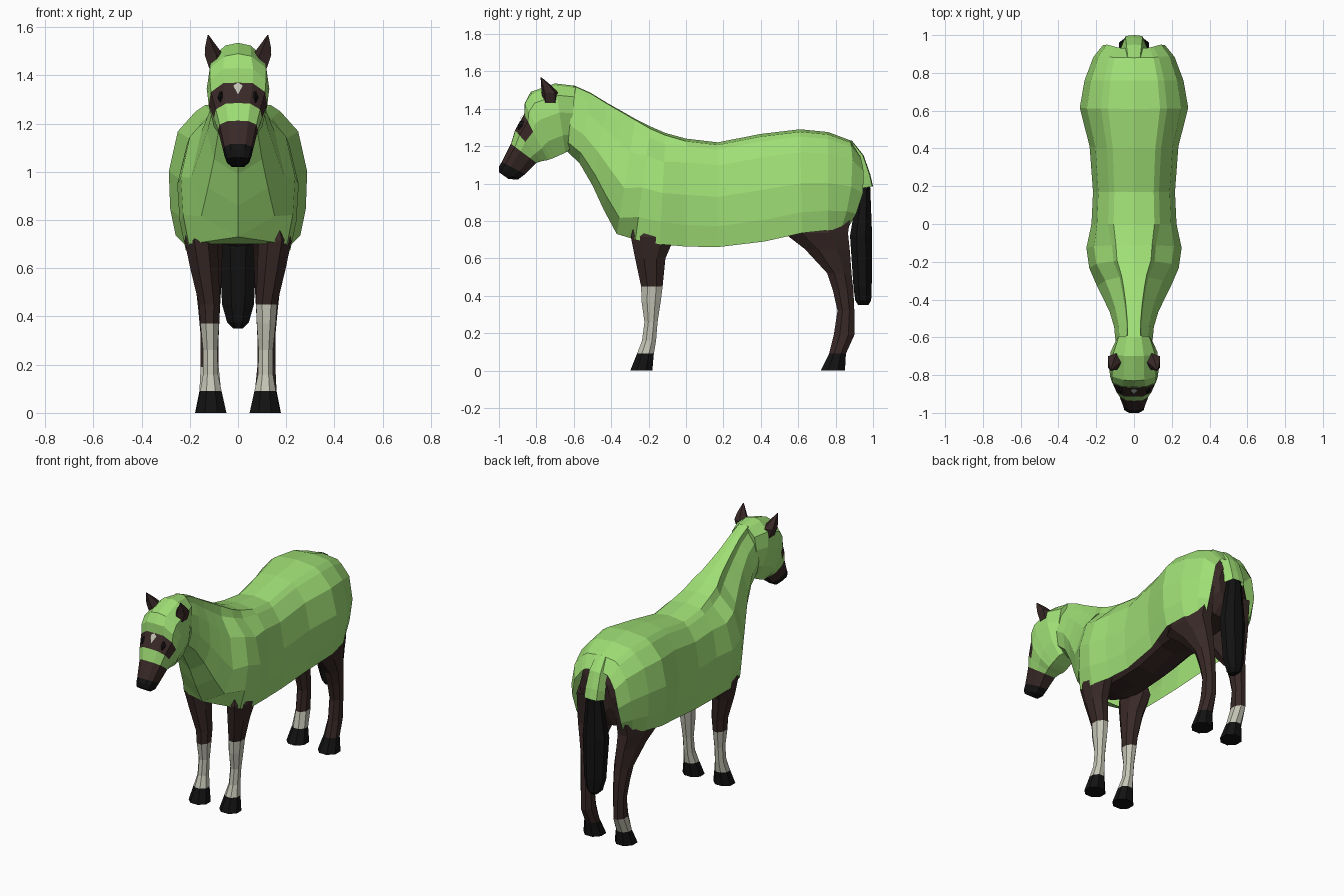
import bpy, bmesh, math


def material(name, rgb):
    m = bpy.data.materials.new(name)
    m.diffuse_color = (*rgb, 1)
    return m


GREEN, BROWN, BLACK, WHITE = 0, 1, 2, 3
MATS = [material("rug_green", (0.35, 0.74, 0.18)), material("coat_brown", (0.04, 0.022, 0.02)),
        material("black", (0.006, 0.006, 0.006)), material("white", (0.55, 0.55, 0.46))]


def loft(name, rings, pick, closed=True, caps=True):
    """Skin equal-length rings; pick(i, j) gives each face's material, None leaves a gap."""
    bm = bmesh.new()
    rows = [[bm.verts.new(p) for p in r] for r in rings]
    n = len(rows[0])
    for i in range(len(rows) - 1):
        for j in range(n if closed else n - 1):
            if pick(i, j) is None:
                continue
            k = (j + 1) % n
            f = bm.faces.new((rows[i][j], rows[i][k], rows[i + 1][k], rows[i + 1][j]))
            f.material_index = pick(i, j)
    if caps:
        for row, i in ((rows[0], 0), (rows[-1], len(rows) - 2)):
            bm.faces.new(row).material_index = pick(i, 0)
    bmesh.ops.remove_doubles(bm, verts=bm.verts, dist=0.0005)
    bmesh.ops.recalc_face_normals(bm, faces=bm.faces)
    me = bpy.data.meshes.new(name)
    bm.to_mesh(me)
    bm.free()
    for m in MATS:
        me.materials.append(m)
    ob = bpy.data.objects.new(name, me)
    bpy.context.collection.objects.link(ob)
    return ob


def section(profile, ty, tz, by, bz, w, bow=0.0):
    """Mirrored section in the plane from the top point to the bottom point."""
    half = [(x * w, ty + (by - ty) * t + bow * 4 * t * (1 - t), tz + (bz - tz) * t)
            for x, t in profile]
    return half + [(-x, y, z) for x, y, z in reversed(half)]


def box_ring(z, x0, x1, y0, y1, n=8):
    """Horizontal n-sided ring filling the given x and y extents."""
    k = math.cos(math.pi / n)
    return [((x0 + x1) / 2 + (x1 - x0) / 2 * math.cos(a) / k,
             (y0 + y1) / 2 + (y1 - y0) / 2 * math.sin(a) / k, z)
            for a in (math.tau * (i + 0.5) / n for i in range(n))]


# Half profiles: (width fraction, top-to-bottom fraction)
RUG = [(0, 0), (.48, .025), (.61, .07), (.87, .22), (1, .52), (.98, .8), (.9, 1)]
WITHERS = [(0, 0), (.38, .02), (.46, .1), (.84, .26), (1, .54), (.96, .8), (.86, 1)]
NECK = [(0, 0), (.34, .01), (.39, .11), (.78, .29), (1, .6), (.78, .86), (0, 1)]
POLL = [(0, 0), (.42, .03), (.9, .17), (1, .42), (.82, .75), (.45, 1), (0, 1)]
HEAD = [(0, 0), (.5, .01), (.92, .16), (1, .38), (.82, .75), (.45, 1), (0, 1)]
BODY = [(0, 0), (.5, .05), (.82, .22), (1, .5), (.9, .8), (.5, .97), (0, 1)]

# Rug over the back, chest and neck, open under the belly
rug = [section(RUG, *s) for s in [
    (.93, 1.15, .865, .76, .165, .05), (.88, 1.23, .83, .757, .215, .03),
    (.76, 1.275, .76, .75, .262), (.61, 1.29, .62, .735, .287),
    (.40, 1.265, .42, .69, .235), (.17, 1.22, .17, .66, .217),
    (0, 1.24, 0, .663, .225)]]
rug += [section(WITHERS, *s) for s in [
    (-.11, 1.27, -.14, .675, .252), (-.19, 1.305, -.27, .70, .237)]]
rug += [section(NECK, *s) for s in [
    (-.27, 1.345, -.37, .73, .195), (-.34, 1.385, -.44, .86, .16),
    (-.42, 1.43, -.50, .99, .128), (-.51, 1.485, -.57, 1.11, .105),
    (-.60, 1.525, -.635, 1.17, .098)]]
loft("rug", rug, lambda i, j: None if j == 6 and i < 8 else GREEN, closed=False, caps=False)

# Horse's trunk under the rug
loft("trunk", [section(BODY, *s) for s in [
    (.93, 1.12, .91, .87, .09), (.87, 1.19, .86, .77, .17), (.62, 1.26, .62, .75, .26),
    (.38, 1.22, .38, .745, .205), (.17, 1.18, .17, .70, .195), (0, 1.2, 0, .69, .20),
    (-.14, 1.22, -.16, .69, .21), (-.2, 1.2, -.30, .73, .15)]], lambda i, j: BROWN)


# Head with hood, bare eye band, noseband and muzzle
def head_colour(i, j):
    k = min(j, 12 - j) if j < 13 else 0
    if i == 4:
        return BROWN if k < 3 else GREEN
    return GREEN if i < 6 else BROWN if i == 6 else BLACK


head = [section(POLL, *s) for s in [
    (-.59, 1.522, -.625, 1.175, .09), (-.70, 1.535, -.645, 1.165, .124),
    (-.83, 1.49, -.70, 1.14, .13)]]
head += [section(HEAD, *s) for s in [
    (-.862, 1.43, -.725, 1.13, .126), (-.865, 1.37, -.74, 1.125, .122),
    (-.914, 1.285, -.77, 1.12, .1), (-.936, 1.212, -.80, 1.11, .083),
    (-.985, 1.115, -.86, 1.05, .062), (-1.0, 1.09, -.90, 1.02, .056),
    (-1.0, 1.06, -.95, 1.025, .046)]]
loft("head", head, head_colour)

# White forehead star
loft("forehead_star", [[(0, -.871, 1.372), (.022, -.88, 1.358)],
                       [(-.022, -.88, 1.358), (0, -.902, 1.318)]],
     lambda i, j: WHITE, closed=False, caps=False)

# Ears and eyes
for s, side in ((1, "right"), (-1, "left")):
    ear = [(1.43, .065, .12, -.76, -.69), (1.485, .068, .138, -.765, -.69),
           (1.52, .092, .136, -.77, -.72), (1.567, .122, .126, -.777, -.772)]
    loft("ear_" + side, [[(s * x, y, z) for x, y, z in box_ring(*r, n=5)] for r in ear],
         lambda i, j: BROWN)
    eye = [(1.285, .067, .075, -.892, -.86), (1.31, .062, .085, -.898, -.85),
           (1.333, .066, .076, -.885, -.855)]
    loft("eye_" + side, [[(s * x, y, z) for x, y, z in box_ring(*r, n=6)] for r in eye],
         lambda i, j: BLACK)

# Legs with socks and hooves
FRONT = [(.84, .08, .19, -.26, -.08), (.715, .085, .222, -.295, -.06), (.60, .08, .198, -.272, -.11),
         (.45, .075, .162, -.24, -.125), (.37, .078, .156, -.238, -.135), (.26, .085, .145, -.222, -.152),
         (.16, .083, .145, -.235, -.16), (.09, .068, .157, -.262, -.172), (0, .048, .175, -.298, -.18)]
HIND = [(.95, .06, .21, .60, .90), (.735, .06, .23, .525, .866), (.65, .065, .205, .635, .875),
        (.52, .07, .175, .755, .885), (.43, .075, .165, .785, .895), (.32, .08, .155, .81, .9),
        (.19, .08, .155, .79, .9), (.09, .07, .16, .765, .855), (0, .05, .178, .72, .85)]


def leg(name, s, secs, sock):
    def colour(i, j):
        z = secs[i][0]
        return BLACK if z < .1 else WHITE if z < sock + .001 else BROWN
    loft(name, [[(s * x, y, z) for x, y, z in box_ring(*r)] for r in secs], colour)


leg("front_leg_right", 1, FRONT, .45)
leg("front_leg_left", -1, FRONT, .37)
leg("hind_leg_right", 1, HIND, 0)
leg("hind_leg_left", -1, HIND, .19)

# Tail and the rug flap over its root
loft("tail", [box_ring(*r) for r in [
    (1.08, -.03, .03, .90, .95), (.98, -.05, .05, .92, .985), (.72, -.08, .08, .877, .995),
    (.45, -.066, .066, .895, .993), (.375, -.045, .045, .905, .99), (.35, -.02, .02, .92, .975)]],
    lambda i, j: BLACK)
FLAP = [(0, 0), (.65, .08), (1, 1)]
loft("tail_flap", [section(FLAP, *s) for s in [
    (.885, 1.232, .86, 1.2, .05), (.95, 1.15, .91, 1.12, .062),
    (.985, 1.05, .935, 1.03, .068), (1.0, .985, .94, .975, .068)]],
    lambda i, j: None if j == 2 else GREEN, closed=False, caps=False)
